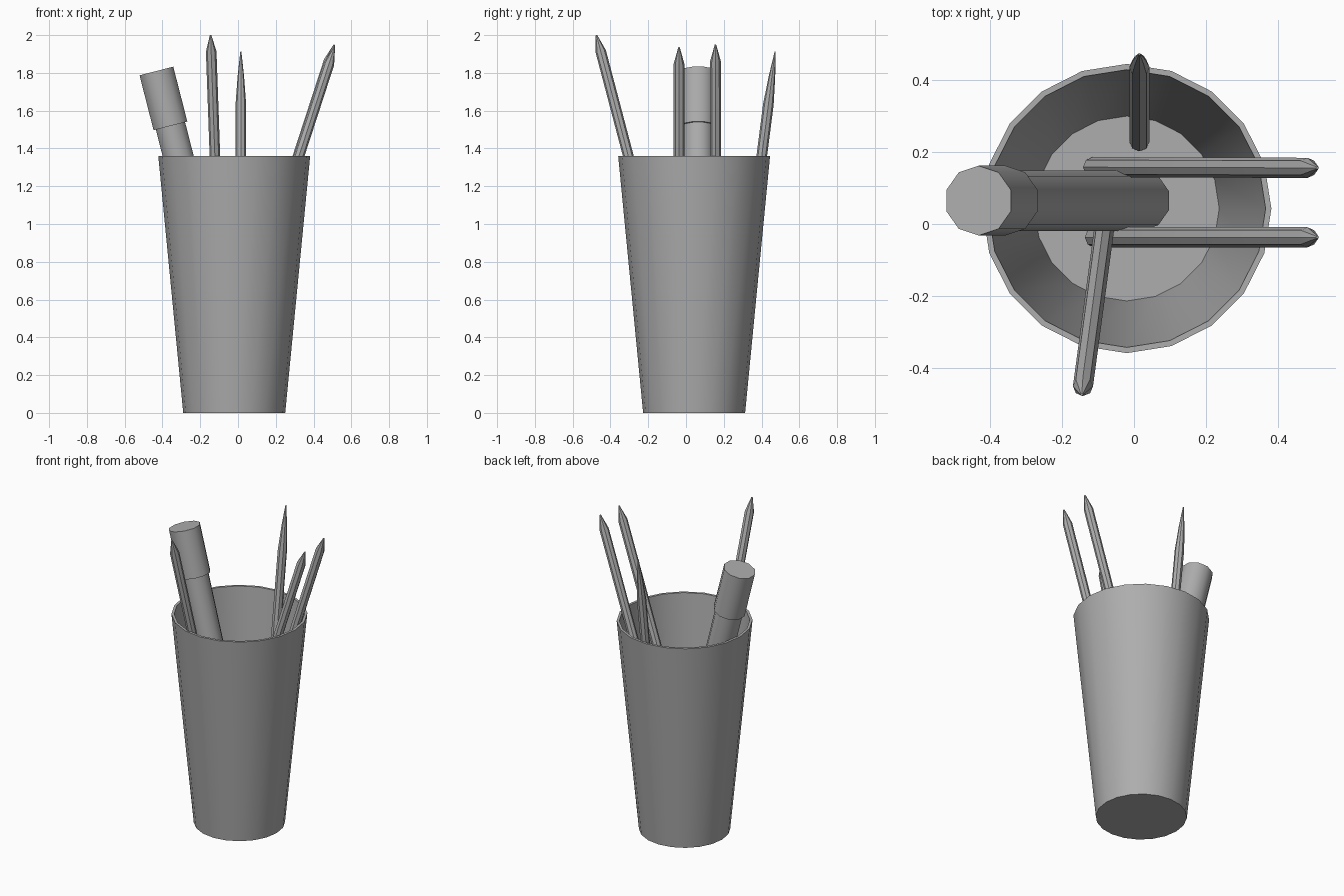
import bpy
import bmesh
import math
from mathutils import Vector

old = bpy.data.objects.get("Cube")
if old:
    bpy.data.objects.remove(old)

grey = bpy.data.materials.new("plain grey")
grey.use_nodes = True
colour = (0.42, 0.42, 0.42, 1)
grey.diffuse_color = colour
grey.node_tree.nodes["Principled BSDF"].inputs["Base Color"].default_value = colour


def lathe(name, start, end, profile, sides, side_dir):
    """Sweep (radius, distance) rings along start-end and close both ends."""
    start, end = Vector(start), Vector(end)
    axis = (end - start).normalized()
    u = Vector(side_dir)
    u = (u - axis * u.dot(axis)).normalized()
    v = axis.cross(u)
    bm = bmesh.new()
    rings = []
    for radius, dist in profile:
        ring = []
        for i in range(sides):
            a = math.tau * i / sides
            ring.append(bm.verts.new(start + axis * dist + (u * math.cos(a) + v * math.sin(a)) * radius))
        rings.append(ring)
    for low, high in zip(rings, rings[1:]):
        for i in range(sides):
            j = (i + 1) % sides
            bm.faces.new((low[i], low[j], high[j], high[i]))
    bm.faces.new(rings[0][::-1])
    bm.faces.new(rings[-1])
    mesh = bpy.data.meshes.new(name)
    bm.to_mesh(mesh)
    bm.free()
    mesh.materials.append(grey)
    obj = bpy.data.objects.new(name, mesh)
    bpy.context.collection.objects.link(obj)
    bpy.ops.object.select_all(action="DESELECT")
    obj.select_set(True)
    bpy.context.view_layer.objects.active = obj
    bpy.ops.object.shade_smooth_by_angle(angle=math.radians(40))
    return obj


def pencil(name, start, end, taper, side_dir):
    """Rod with a sharpened tip; taper lists (radius, distance back from the tip)."""
    length = (Vector(end) - Vector(start)).length
    profile = [(0.028, 0)] + [(r, length - back) for r, back in taper]
    return lathe(name, start, end, profile, 8, side_dir)


# Tapered cup: outer wall, rim, inner wall and floor
lathe("cup", (-0.02, 0.043, 0), (-0.02, 0.043, 1),
      [(0.27, 0), (0.402, 1.36), (0.386, 1.36), (0.257, 0.02)], 20, (1, 0, 0))

# Pencils leaning on the rim
point = [(0.028, 0.09), (0.004, 0)]
pencil("front_pencil", (-0.075, 0.045, 0.03), (-0.145, -0.474, 2.0), point, (1, 0, 0))
pencil("left_front_pencil", (-0.11, -0.037, 0.03), (0.51, -0.037, 1.935), point, (0, 1, 0))
pencil("left_back_pencil", (-0.115, 0.158, 0.03), (0.51, 0.156, 1.949), point, (0, 1, 0))

# Slender stick with a long taper at the back
pencil("back_brush", (0.015, 0.23, 0.03), (0.015, 0.472, 1.912),
       [(0.028, 0.28), (0.017, 0.13), (0.003, 0)], (1, 0, 0))

# Marker pen with a wider cap
base, top = (0.02, 0.065, 0.045), (-0.432, 0.065, 1.81)
length = (Vector(top) - Vector(base)).length
lathe("marker", base, top,
      [(0.084, 0), (0.084, length - 0.3), (0.097, length - 0.3), (0.097, length)], 10, (0, 1, 0))
